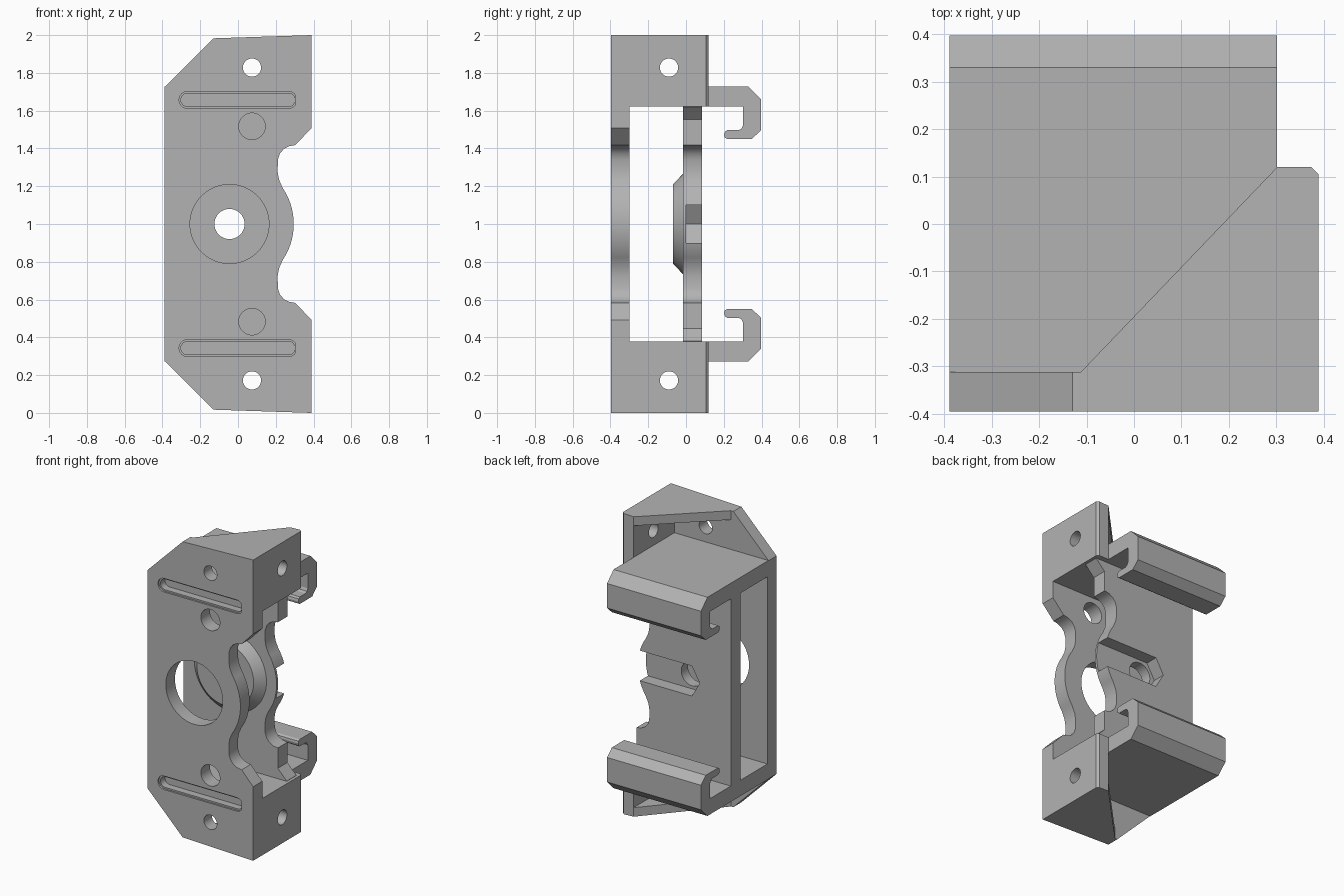
import bpy, bmesh, math
from mathutils import Vector

cube = bpy.data.objects.get("Cube")
if cube:
    bpy.data.objects.remove(cube, do_unlink=True)

CX = -0.045                      # bore axis position in x
W, FRONT, BACK = 0.389, -0.396, 0.398


def prism(name, pts, axis, lo, hi, grow=1.0):
    """Extrude a 2D outline along an axis; grow scales the far end about its centre."""
    place = {"x": lambda a, b, c: (c, a, b),
             "y": lambda a, b, c: (a, c, b),
             "z": lambda a, b, c: (a, b, c)}[axis]
    bm = bmesh.new()
    n = len(pts)
    ca, cb = sum(p[0] for p in pts) / n, sum(p[1] for p in pts) / n
    near = [bm.verts.new(place(a, b, lo)) for a, b in pts]
    far = [bm.verts.new(place(ca + (a - ca) * grow, cb + (b - cb) * grow, hi)) for a, b in pts]
    bm.faces.new(near)
    bm.faces.new(far)
    for i in range(n):
        j = (i + 1) % n
        bm.faces.new((near[i], near[j], far[j], far[i]))
    bmesh.ops.recalc_face_normals(bm, faces=bm.faces)
    mesh = bpy.data.meshes.new(name)
    bm.to_mesh(mesh)
    bm.free()
    obj = bpy.data.objects.new(name, mesh)
    bpy.context.collection.objects.link(obj)
    return obj


def box(name, x, y, z):
    return prism(name, [(x[0], y[0]), (x[1], y[0]), (x[1], y[1]), (x[0], y[1])], "z", *z)


def combine(obj, tool, operation):
    """Apply a boolean and discard the tool."""
    mod = obj.modifiers.new("combine", "BOOLEAN")
    mod.operation, mod.object, mod.solver = operation, tool, "EXACT"
    tool.hide_render = True
    deps = bpy.context.evaluated_depsgraph_get()
    mesh = bpy.data.meshes.new_from_object(obj.evaluated_get(deps))
    obj.modifiers.clear()
    obj.data = mesh
    bpy.data.objects.remove(tool, do_unlink=True)


def circle(a, b, r, n=48):
    return [(a + r * math.cos(math.tau * i / n), b + r * math.sin(math.tau * i / n)) for i in range(n)]


def slot(half, r, z, n=12):
    """Rounded slot outline centred on x = 0."""
    pts = []
    for side in (0, 1):
        for i in range(n + 1):
            t = math.pi * (i / n - 0.5 + side)
            pts.append(((half - r) * (1 - 2 * side) + r * math.cos(t), z + r * math.sin(t)))
    return pts


def mirrored(half):
    """Continue an upper outline (top to middle) into the lower half."""
    return half + [(x, 2 - z) for x, z in reversed(half)]


# Scalloped edge shared by both plates, from the top down to the middle
wave = [(0.304, 1.418), (0.27, 1.412), (0.242, 1.397), (0.222, 1.373), (0.211, 1.34),
        (0.21, 1.275), (0.217, 1.235)]
for k in range(12):
    t = math.radians(34 - 34 * k / 12)
    wave.append((CX + 0.34 * math.cos(t), 1 + 0.34 * math.sin(t)))

# Front plate with bore, recesses and screw holes
body = prism("mounting_bracket", mirrored([(-W, 1.725), (-0.13, 1.983), (W, 2), (W, 1.508)] + wave),
             "y", FRONT, -0.3)
combine(body, prism("bore", circle(CX, 1, 0.209, 64), "y", -0.5, -0.2), "DIFFERENCE")
for s in (1, -1):
    combine(body, prism("lower_hole", circle(0.074, 1 + s * 0.517, 0.07), "y", -0.5, -0.2), "DIFFERENCE")
    combine(body, prism("screw_hole", circle(0.074, 1 + s * 0.828, 0.048), "y", -0.5, -0.2), "DIFFERENCE")
    z = 1 + s * 0.657
    combine(body, prism("slot_rim", slot(0.312, 0.045, z), "y", FRONT - 0.01, FRONT + 0.012), "DIFFERENCE")
    combine(body, prism("slot_recess", slot(0.302, 0.035, z), "y", FRONT - 0.01, FRONT + 0.06), "DIFFERENCE")
    zs = sorted((1 + s * 0.725, 1 + s * 1.1))
    combine(body, box("pocket", (-0.5, 0.304), (-0.312, -0.2), zs), "DIFFERENCE")

# Centre plate with conical boss, bore and nut slot
plate = prism("centre_plate", mirrored([(-W, 1.64), (0.37, 1.64), (0.37, 1.62), (0.304, 1.553)] + wave),
              "y", -0.016, 0.085)
combine(plate, prism("boss", circle(CX, 1, 0.209, 64), "y", -0.07, 0.0, 1.35), "UNION")
combine(plate, prism("shaft_hole", circle(CX, 1, 0.08), "y", -0.2, 0.2), "DIFFERENCE")
r = 0.1 / math.cos(math.pi / 6)
nut = [(0.5, 0.9), (0.5, 1.1), (CX - r / 2, 1.1), (CX - r, 1), (CX - r / 2, 0.9)]
combine(plate, prism("nut_slot", nut, "y", 0.0, 0.2), "DIFFERENCE")

# Upper end: shelf running back into a hooked rail
rail = [(-0.31, 1.622), (-0.31, 1.727), (0.33, 1.727), (BACK, 1.66), (BACK, 1.497), (0.348, 1.45),
        (0.218, 1.45), (0.205, 1.458), (0.202, 1.472), (0.206, 1.488), (0.218, 1.497),
        (0.278, 1.497), (0.294, 1.505), (0.302, 1.522), (0.302, 1.622)]
end = prism("end_section", rail, "x", -W, 0.302)

# Side wall with hole, back corner chamfered
wall = prism("side_wall", [(0.302, FRONT), (W, FRONT), (W, 0.105), (0.374, 0.12), (0.302, 0.12)],
             "z", 1.622, 2.1)
combine(wall, prism("side_hole", circle(-0.09, 1.828, 0.048), "x", 0.2, 0.5), "DIFFERENCE")
roof_line = [(-0.13, 1.983), (W, 2)]
combine(wall, prism("wall_limit", [(W, 1.5), (-0.13, 1.5)] + roof_line, "y", -0.6, 0.5), "INTERSECT")
combine(end, wall, "UNION")

# Roof: a triangular web between front plate and side wall
roof = prism("roof", [(-0.13, FRONT), (W, FRONT), (W, 0.105), (0.374, 0.12), (0.302, 0.12),
                      (-0.112, -0.312), (-0.13, -0.312)], "z", 1.8, 2.1)
band = roof_line + [(x, z - 0.06) for x, z in reversed(roof_line)]
combine(roof, prism("roof_band", band, "y", -0.6, 0.5), "INTERSECT")
combine(end, roof, "UNION")

# Mirror the end section to the bottom and merge everything
lower = end.copy()
lower.data = end.data.copy()
bpy.context.collection.objects.link(lower)
for v in lower.data.vertices:
    v.co.z = 2 - v.co.z
lower.data.flip_normals()
for part in (plate, end, lower):
    combine(body, part, "UNION")

# Single grey finish
mat = bpy.data.materials.new("plain_grey")
mat.use_nodes = True
grey = (0.45, 0.45, 0.45, 1)
mat.diffuse_color = grey
mat.node_tree.nodes["Principled BSDF"].inputs["Base Color"].default_value = grey
body.data.materials.clear()
body.data.materials.append(mat)

bpy.ops.object.select_all(action="DESELECT")
body.select_set(True)
bpy.context.view_layer.objects.active = body
bpy.ops.object.shade_smooth_by_angle(angle=math.radians(25))
